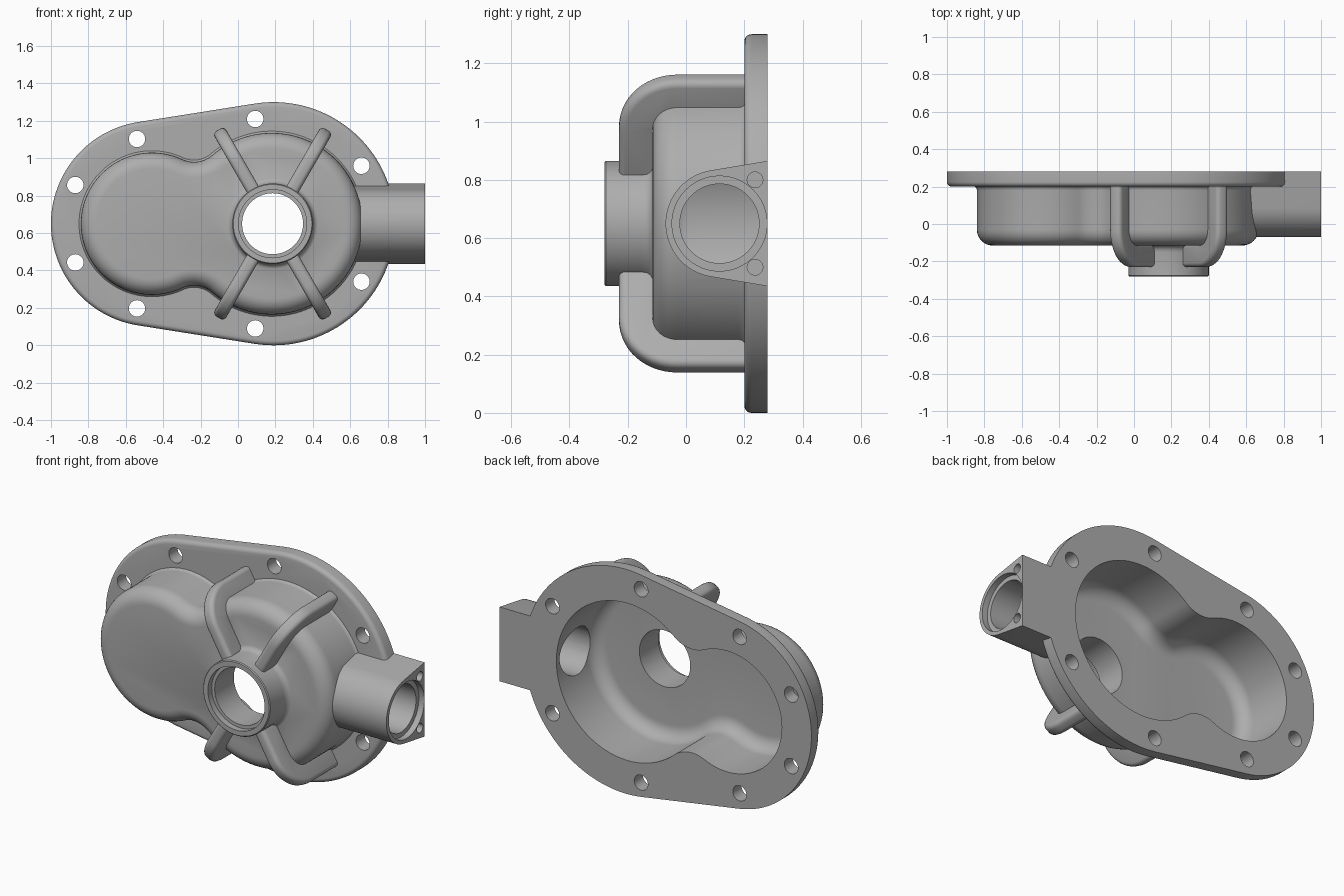
import bpy, bmesh, math
from mathutils import Vector

if "Cube" in bpy.data.objects:
    bpy.data.objects.remove(bpy.data.objects["Cube"])

ZC = 0.65                      # height of the long axis
BOSS_X = 0.185                 # centre of the front boss
PIPE_Y = 0.115                 # depth of the side pipe axis

metal = bpy.data.materials.new("cast_grey")
metal.diffuse_color = (0.42, 0.42, 0.42, 1)
metal.use_nodes = True
metal.node_tree.nodes["Principled BSDF"].inputs["Base Color"].default_value = metal.diffuse_color


def loft(name, rings, bevel=0):
    """Solid skinned through equal-length rings of 3D points, capped at both ends."""
    bm = bmesh.new()
    vs = [[bm.verts.new(p) for p in ring] for ring in rings]
    n = len(vs[0])
    for a, b in zip(vs, vs[1:]):
        for i in range(n):
            j = (i + 1) % n
            bm.faces.new((a[i], a[j], b[j], b[i]))
    caps = [bm.faces.new(vs[0]), bm.faces.new(vs[-1])]
    bmesh.ops.recalc_face_normals(bm, faces=bm.faces[:])
    if bevel:
        edges = list({e for f in caps for e in f.edges})
        bmesh.ops.bevel(bm, geom=edges, offset=bevel, segments=4, profile=0.5, affect='EDGES')
    me = bpy.data.meshes.new(name)
    bm.to_mesh(me)
    bm.free()
    ob = bpy.data.objects.new(name, me)
    bpy.context.collection.objects.link(ob)
    me.materials.append(metal)
    return ob


def arc(c, r, a0, a1, n):
    return [(c[0] + r * math.cos(a0 + (a1 - a0) * i / n),
             c[1] + r * math.sin(a0 + (a1 - a0) * i / n)) for i in range(n + 1)]


def mirrored(top):
    """Close an upper half outline (from +x to -x) with its mirror image."""
    return top + [(x, -z) for x, z in reversed(top[1:-1])]


def flange_outline(d):
    c1, r1, c2, r2 = -0.45, 0.55, 0.19, 0.65
    a = math.pi / 2 + math.asin((r2 - r1) / (c2 - c1))
    return mirrored(arc((c2, 0), r2 - d, 0, a, 44) + arc((c1, 0), r1 - d, a, math.pi, 36))


def bowl_outline(d):
    """Two lobes joined by a concave waist, inset by d."""
    c1, r1, c2, r2, rf = -0.46, 0.38, 0.18, 0.485, 0.15
    A, B, D = r1 + rf, r2 + rf, c2 - c1
    fx = (A * A - B * B + D * D) / (2 * D)
    fz = math.sqrt(A * A - fx * fx)
    F = (c1 + fx, fz)
    a2 = math.atan2(fz, F[0] - c2)
    a1 = math.atan2(fz, fx)
    return mirrored(arc((c2, 0), r2 - d, 0, a2, 40)
                    + arc(F, rf + d, a2 - math.pi, a1 - math.pi, 14)[1:-1]
                    + arc((c1, 0), r1 - d, a1, math.pi, 32))


def stack(name, outline, profile):
    """Outline in the xz plane, skinned along y by (inset, y) pairs."""
    return loft(name, [[(x, y, ZC + z) for x, z in outline(d)] for d, y in profile])


def turned_y(name, x, z, profile, n=64):
    return loft(name, [[(px, y, pz) for px, pz in arc((x, z), r, 0, 2 * math.pi, n)[:-1]]
                       for r, y in profile])


def cyl_x(name, y, z, r, x0, x1, n=64):
    ring = arc((y, z), r, 0, 2 * math.pi, n)[:-1]
    return loft(name, [[(x, py, pz) for py, pz in ring] for x in (x0, x1)])


def combine(base, other, op):
    m = base.modifiers.new("join", 'BOOLEAN')
    m.object, m.operation, m.solver = other, op, 'EXACT'
    bpy.context.view_layer.objects.active = base
    bpy.ops.object.modifier_apply(modifier=m.name)
    bpy.data.objects.remove(other)


def rounded(d0, y0, r, n=8):
    """Convex corner from the front plane y0 back to the side wall inset d0."""
    return [(d0 + r - r * math.sin(t), y0 + r - r * math.cos(t))
            for t in (i * math.pi / 2 / n for i in range(n + 1))]


# Mounting flange with rounded front edge
cover = stack("pump_cover", flange_outline, rounded(0, 0.2, 0.025, 5) + [(0, 0.28)])

# Bowl with rounded front and a small fillet into the flange
root = [(-0.025 + 0.025 * math.cos(t), 0.18 + 0.025 * math.sin(t))
        for t in (i * math.pi / 10 for i in range(6))]
solids = [stack("bowl", bowl_outline, rounded(0, -0.115, 0.085) + root + [(-0.025, 0.25)])]

# Front boss with flared foot
solids.append(turned_y("boss", BOSS_X, ZC, [(0.21, -0.28), (0.215, -0.275), (0.215, -0.15),
              (0.219, -0.133), (0.229, -0.121), (0.245, -0.113), (0.245, -0.09)]))

# Side pipe: round front, tapering out to a flat back flush with the flange
dy, dz = 0.28 - PIPE_Y, 0.215
t = math.atan2(dz, dy) + math.acos(0.185 / math.hypot(dy, dz))
section = arc((PIPE_Y, ZC), 0.185, t, 2 * math.pi - t, 40) + [(0.28, ZC - dz), (0.28, ZC + dz)]
solids.append(loft("side_pipe", [[(x, y, z) for y, z in section] for x in (0.55, 1.0)]))

# Four curved ribs from the boss over the bowl to the flange
rib = ([(0.195, -0.23)] + arc((0.38, -0.03), 0.2, -math.pi / 2, 0, 14) + [(0.58, 0.22), (0.445, 0.22)]
       + arc((0.36, -0.015), 0.085, 0, -math.pi / 2, 8) + [(0.195, -0.1)])
for k, deg in enumerate((60, 120, 240, 300)):
    u = Vector((math.cos(math.radians(deg)), 0, math.sin(math.radians(deg))))
    v = Vector((-u.z, 0, u.x))
    o = Vector((BOSS_X, 0, ZC))
    solids.append(loft(f"rib_{k}", [[o + u * s + v * w + Vector((0, y, 0)) for s, y in rib]
                                    for w in (-0.036, 0.036)], bevel=0.024))
for s in solids:
    combine(cover, s, 'UNION')

# Hollow interior
cutters = [stack("cavity", bowl_outline, rounded(0.03, -0.07, 0.08) + [(0.03, 0.32)])]
# Boss bore with counterbore
cutters.append(turned_y("boss_bore", BOSS_X, ZC, [(0.182, -0.3), (0.182, -0.245), (0.163, -0.245), (0.163, 0.05)]))
# Pipe bore, counterbore and two screw holes
cutters.append(cyl_x("pipe_bore", PIPE_Y, ZC, 0.136, 0.5, 1.02))
cutters.append(cyl_x("pipe_counterbore", PIPE_Y, ZC, 0.163, 0.965, 1.03))
for s in (-1, 1):
    cutters.append(cyl_x("screw_hole", 0.237, ZC + s * 0.15, 0.027, 0.88, 1.04, 24))
# Flange bolt holes
for x, h in ((-0.87, 0.207), (-0.54, 0.453), (0.092, 0.56), (0.66, 0.31)):
    for s in (-1, 1):
        cutters.append(turned_y("bolt_hole", x, ZC + s * h, [(0.044, 0.15), (0.044, 0.33)], 32))
for c in cutters:
    combine(cover, c, 'DIFFERENCE')

# Smooth shading with crisp machined edges
bpy.ops.object.select_all(action='DESELECT')
cover.select_set(True)
bpy.context.view_layer.objects.active = cover
bpy.ops.object.shade_smooth_by_angle(angle=math.radians(32))
